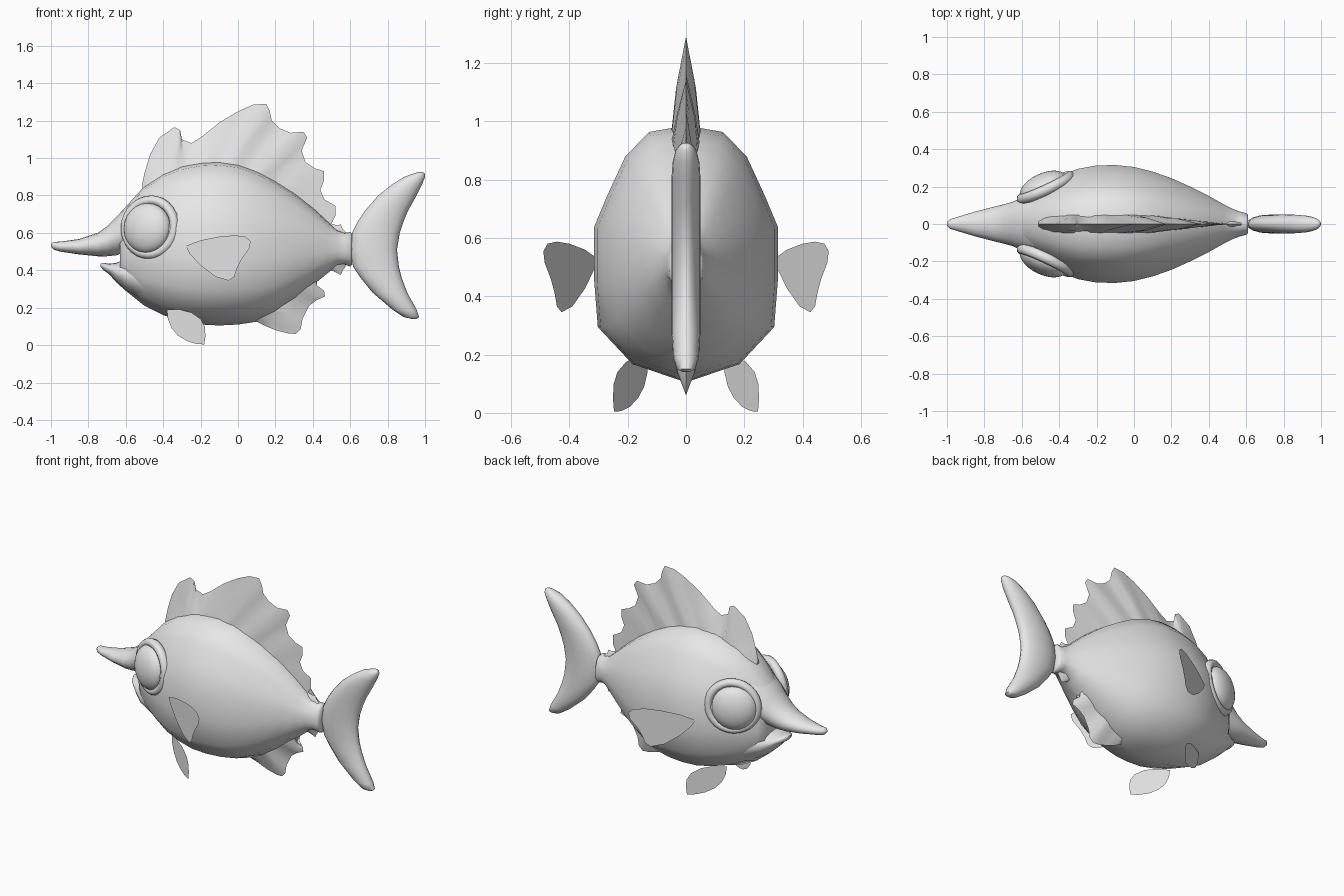
import bpy, bmesh, math
from mathutils import Vector

if "Cube" in bpy.data.objects:
    bpy.data.objects.remove(bpy.data.objects["Cube"])

grey = bpy.data.materials.new("plain grey")
grey.diffuse_color = (0.8, 0.8, 0.8, 1)
grey.use_nodes = True
grey.node_tree.nodes["Principled BSDF"].inputs["Base Color"].default_value = grey.diffuse_color


def finish(ob, angle=None, mirror=False):
    ob.data.materials.append(grey)
    if angle:
        bpy.ops.object.select_all(action='DESELECT')
        ob.select_set(True)
        bpy.context.view_layer.objects.active = ob
        bpy.ops.object.shade_smooth_by_angle(angle=math.radians(angle))
    if mirror:
        m = ob.modifiers.new("other side", 'MIRROR')
        m.use_axis = (False, True, False)
        m.use_mirror_merge = False
    return ob


def make(name, verts, faces, angle=None, mirror=False):
    me = bpy.data.meshes.new(name)
    me.from_pydata(verts, [], faces)
    bm = bmesh.new()
    bm.from_mesh(me)
    bmesh.ops.recalc_face_normals(bm, faces=bm.faces)
    bm.to_mesh(me)
    bm.free()
    ob = bpy.data.objects.new(name, me)
    bpy.context.collection.objects.link(ob)
    return finish(ob, angle, mirror)


def loft(name, rings, half, axis='x', angle=60):
    """Skin rings of (station, low, high, half width) with a mirrored section."""
    sec = half + [(-w, h) for w, h in half[-2:0:-1]]
    n, verts, faces = len(sec), [], []
    for s, lo, hi, hw in rings:
        for w, h in sec:
            c = (lo + hi) / 2 + h * (hi - lo) / 2
            verts.append((s, w * hw, c) if axis == 'x' else (c, w * hw, s))
    for r in range(len(rings) - 1):
        for i in range(n):
            j = (i + 1) % n
            faces.append((r*n + i, r*n + j, r*n + n + j, r*n + n + i))
    faces.append(tuple(range(n)))
    faces.append(tuple(range(len(verts) - n, len(verts))))
    return make(name, verts, faces, angle)


def lerp_path(path, t):
    """Point at fraction t along an evenly indexed path."""
    f = t * (len(path) - 1)
    i = min(int(f), len(path) - 2)
    return Vector(path[i]).lerp(Vector(path[i + 1]), f - i)


def wedge_fin(name, base, edge, thick, fold=0.3):
    """Pleated fin: thick at the base path, sharp along the outer edge."""
    n, verts, faces = len(edge), [], []
    for i, (ex, ez) in enumerate(edge):
        t = i / (n - 1)
        bx, bz = lerp_path(base, t)
        w = thick(bx)
        k = 0.5 * w * (1 + fold * (1 if i % 4 < 2 else -1))
        mx, mz = (bx + ex) / 2, (bz + ez) / 2
        verts += [(bx, -w, bz), (mx, -k, mz), (ex, 0, ez), (mx, k, mz), (bx, w, bz)]
    for i in range(n - 1):
        for j in range(5):
            a, b = 5*i + j, 5*i + (j + 1) % 5
            faces.append((a, b, b + 5, a + 5))
    faces += [tuple(range(5)), tuple(range(5*n - 5, 5*n))]
    return make(name, verts, faces, 40)


def sheet(name, outline, y0, slope):
    """Flat upright fin sheet swept outward toward the back, on both sides."""
    verts = [(x, -(y0 + slope * x), z) for x, z in outline]
    return make(name, verts, [tuple(range(len(verts)))], mirror=True)


ROUND = [(math.sin(math.pi*i/8), math.cos(math.pi*i/8)) for i in range(9)]
BODY = [(0, 1), (.4, .95), (.66, .76), (.86, .45), (1, .21), (1, -.2),
        (.96, -.57), (.58, -.86), (0, -1)]

# Body
loft("body", [
    (-.63, .34, .69, .11), (-.6, .29, .74, .14), (-.5, .21, .85, .20), (-.4, .16, .92, .255),
    (-.3, .13, .96, .295), (-.2, .11, .98, .313), (-.1, .105, .985, .315),
    (0, .11, .97, .305), (.1, .125, .935, .28), (.2, .17, .88, .245),
    (.3, .24, .815, .2), (.4, .32, .735, .15), (.48, .385, .66, .105),
    (.53, .425, .615, .08), (.57, .43, .60, .065), (.6, .42, .605, .058),
    (.61, .43, .595, .05)], BODY)

# Upper beak and lower jaw, with the mouth gap between them
loft("upper_beak", [
    (-1, .525, .54, .008), (-.985, .51, .552, .025), (-.95, .5, .553, .036),
    (-.85, .485, .567, .066), (-.75, .475, .6, .092), (-.7, .475, .635, .104),
    (-.65, .48, .685, .118), (-.6, .5, .74, .14), (-.5, .55, .82, .16)], ROUND)
loft("lower_jaw", [
    (-.735, .42, .435, .015), (-.72, .4, .44, .05), (-.69, .38, .435, .08),
    (-.65, .335, .44, .11), (-.6, .29, .46, .145), (-.5, .23, .48, .17)], ROUND)

# Tail fin, a rounded crescent stacked upward
loft("tail_fin", [
    (.14, .93, .955, .012), (.15, .885, .968, .032), (.19, .825, .955, .044),
    (.28, .72, .905, .05), (.36, .655, .875, .05), (.42, .615, .86, .05),
    (.51, .6, .85, .05), (.6, .61, .865, .05), (.66, .64, .885, .05),
    (.72, .68, .91, .05), (.8, .75, .955, .05), (.86, .825, .985, .046),
    (.9, .89, 1, .036), (.918, .94, .998, .022), (.926, .965, .985, .008)],
    ROUND, axis='z')

# Dorsal fin with ragged lobes
wedge_fin("dorsal_fin",
    [(-.51, .80), (-.4, .88), (-.3, .92), (-.2, .94), (-.1, .945), (0, .93),
     (.1, .895), (.2, .84), (.3, .775), (.4, .695), (.49, .62)],
    [(-.512, .86), (-.5, .92), (-.47, 1.02), (-.42, 1.11), (-.34, 1.165), (-.31, 1.15),
     (-.3, 1.1), (-.25, 1.08), (-.2, 1.11), (-.1, 1.19), (0, 1.25), (.08, 1.285),
     (.15, 1.29), (.17, 1.25), (.18, 1.2), (.22, 1.16), (.28, 1.135), (.35, 1.14),
     (.37, 1.11), (.34, 1.04), (.36, .98), (.41, .945), (.46, .93), (.46, .88),
     (.44, .83), (.46, .78), (.52, .745), (.52, .69), (.5, .65)],
    lambda x: .052 * min(1, (x + .56) / .12, max(.12, (.5 - x) / .45)))

# Lower rear fin
wedge_fin("anal_fin", [(.08, .16), (.2, .21), (.3, .28), (.42, .37)],
    [(.09, .13), (.14, .105), (.2, .08), (.27, .062), (.31, .06), (.335, .085),
     (.345, .14), (.38, .21), (.42, .24), (.465, .26), (.46, .29), (.42, .31)],
    lambda x: .045)

# Small frills in front of the tail, above and below
wedge_fin("upper_frill", [(.49, .62), (.57, .58)],
    [(.5, .65), (.53, .64), (.55, .645), (.56, .62), (.575, .605)], lambda x: .02)
wedge_fin("lower_frill", [(.48, .41), (.57, .45)],
    [(.5, .4), (.52, .39), (.55, .375), (.56, .4), (.575, .42)], lambda x: .02)

# Paired side fins
sheet("pectoral_fin",
    [(-.28, .53), (-.2, .56), (-.1, .58), (-.02, .587), (.04, .58), (.068, .555),
     (.06, .515), (.02, .46), (-.005, .41), (-.02, .365), (-.05, .345),
     (-.12, .365), (-.2, .425), (-.26, .49)], .453, .53)
sheet("pelvic_fin",
    [(-.38, .19), (-.375, .14), (-.355, .09), (-.32, .05), (-.27, .02), (-.22, .006),
     (-.18, .004), (-.174, .05), (-.178, .1), (-.2, .14), (-.25, .175), (-.31, .19)],
    .353, .59)

# Eyes with raised socket rims, turned slightly forward
look = Vector((-.42, -.9, .08)).to_track_quat('Z', 'Y')


def eye_part(name, loc, scale):
    ob = bpy.context.object
    ob.name = name
    me = ob.data
    for v in me.vertices:
        v.co = look @ (v.co * Vector(scale)) + Vector(loc)
    finish(ob, 60, True)


bpy.ops.mesh.primitive_uv_sphere_add(segments=24, ring_count=14, radius=1)
eye_part("eye", (-.485, -.2, .625), (.135, .135, .07))
bpy.ops.mesh.primitive_torus_add(major_segments=28, minor_segments=8,
                                 major_radius=.145, minor_radius=.026)
eye_part("eye_rim", (-.47, -.195, .63), (1, 1, 1.1))
